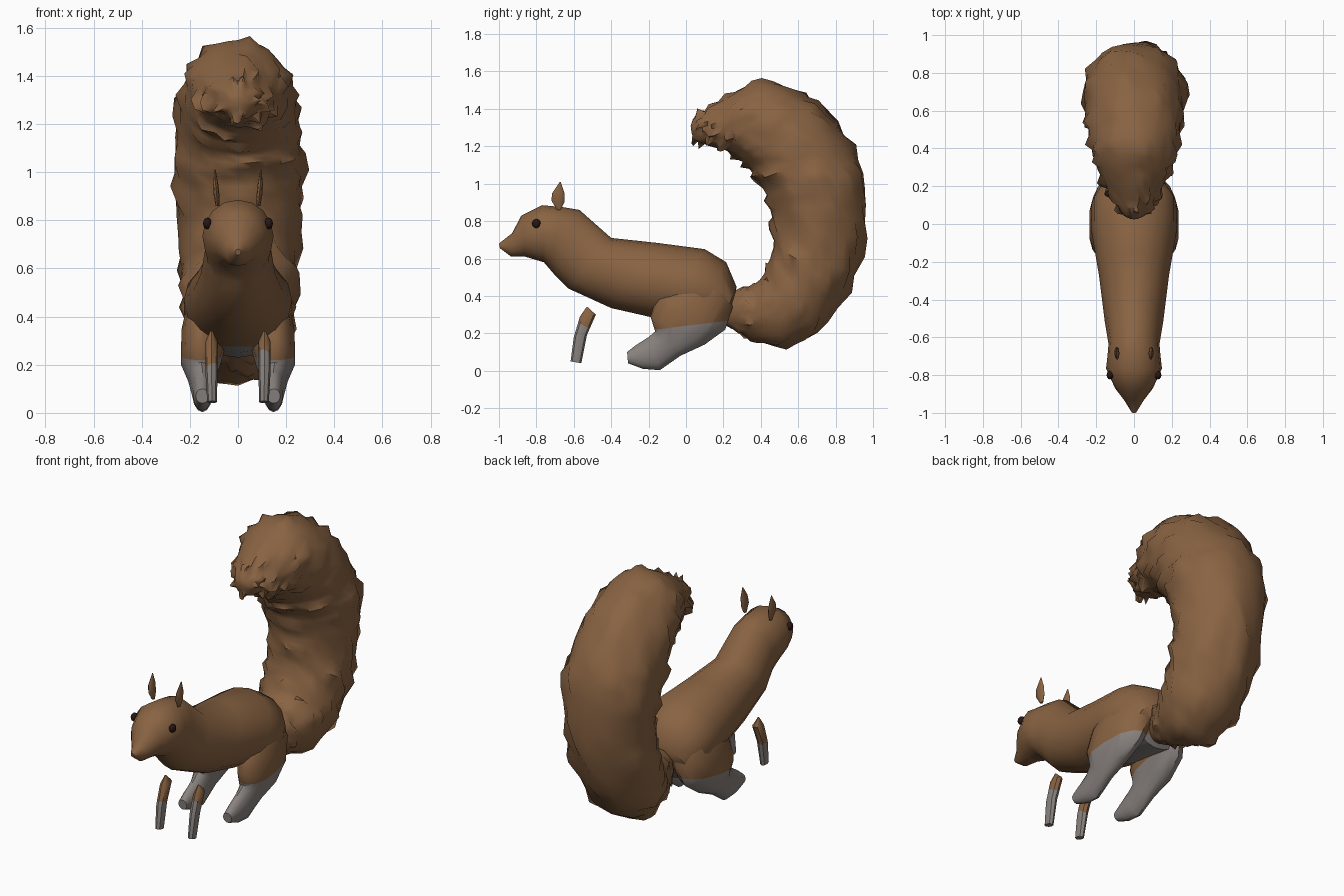
import bpy, bmesh, math, random
from mathutils import Vector

if "Cube" in bpy.data.objects:
    bpy.data.objects.remove(bpy.data.objects["Cube"])

random.seed(4)


def material(name, rgb):
    m = bpy.data.materials.new(name)
    m.diffuse_color = (*rgb, 1)
    m.use_nodes = True
    m.node_tree.nodes["Principled BSDF"].inputs["Base Color"].default_value = m.diffuse_color
    return m


FUR = material("brown fur", (0.25, 0.125, 0.055))
GREY = material("grey fur", (0.25, 0.225, 0.21))
EYE = material("dark eye", (0.02, 0.008, 0.006))


def finish(bm, name, mats, angle=40):
    bmesh.ops.recalc_face_normals(bm, faces=bm.faces)
    me = bpy.data.meshes.new(name)
    bm.to_mesh(me)
    bm.free()
    for m in mats:
        me.materials.append(m)
    ob = bpy.data.objects.new(name, me)
    bpy.context.collection.objects.link(ob)
    bpy.ops.object.select_all(action='DESELECT')
    ob.select_set(True)
    bpy.context.view_layer.objects.active = ob
    bpy.ops.object.shade_smooth_by_angle(angle=math.radians(angle))
    return ob


def loft(sections, sides, sign=1):
    """Oval rings, each given as (x, y1, z1, y2, z2, half width):
    two opposite side-outline points and the width across x."""
    bm = bmesh.new()
    rings = []
    for x, y1, z1, y2, z2, w in sections:
        a, b = Vector((0, y1, z1)), Vector((0, y2, z2))
        c, h = (a + b) / 2, (a - b) / 2
        ring = []
        for i in range(sides):
            t = 2 * math.pi * i / sides
            p = c + h * math.cos(t)
            p.x = sign * (x + w * math.sin(t))
            ring.append(bm.verts.new(p))
        rings.append(ring)
    for r, s in zip(rings, rings[1:]):
        for i in range(sides):
            j = (i + 1) % sides
            bm.faces.new((r[i], r[j], s[j], s[i]))
    bm.faces.new(rings[0])
    bm.faces.new(rings[-1])
    return bm, rings


def two_tone(bm, point, normal):
    """Cut along a plane; faces under it become the second colour."""
    p, n = Vector(point), Vector(normal)
    bmesh.ops.bisect_plane(bm, geom=bm.verts[:] + bm.edges[:] + bm.faces[:],
                           plane_co=p, plane_no=n)
    for f in bm.faces:
        f.material_index = int((f.calc_center_median() - p).dot(n) < 0)


# Head and body in one loft, nose to rump
body = [
    (0, -1.0, .68, -.995, .655, .012),
    (0, -.93, .735, -.935, .61, .052),
    (0, -.88, .83, -.86, .61, .10),
    (0, -.77, .885, -.76, .58, .148),
    (0, -.66, .875, -.73, .545, .14),
    (0, -.57, .86, -.70, .51, .135),
    (0, -.40, .71, -.63, .44, .155),
    (0, -.15, .683, -.40, .335, .185),
    (0, .10, .65, -.18, .285, .225),
    (0, .215, .58, .0, .25, .225),
    (0, .27, .45, .18, .23, .16),
    (0, .26, .38, .22, .28, .06),
]
bm, _ = loft(body, 16)
two_tone(bm, (0, 0, .275), (0, 0, 1))
finish(bm, "body", [FUR, GREY])

hind = [
    (.148, -.315, .10, -.31, .04, .028),
    (.148, -.27, .135, -.23, .01, .038),
    (.148, -.20, .18, -.14, .003, .044),
    (.152, -.165, .21, -.03, .08, .056),
    (.155, -.19, .29, .10, .14, .083),
    (.14, -.15, .42, .21, .22, .098),
    (.11, .0, .55, .25, .34, .10),
    (.08, .1, .59, .21, .48, .06),
]
fore = [
    (.11, -.532, .34, -.526, .34, .005),
    (.11, -.567, .29, -.482, .30, .026),
    (.11, -.60, .18, -.53, .19, .026),
    (.108, -.617, .05, -.56, .04, .02),
]
ear = [
    (.085, -.69, .86, -.67, .86, .008),
    (.089, -.72, .91, -.65, .90, .012),
    (.093, -.715, .95, -.65, .95, .011),
    (.095, -.675, 1.01, -.67, 1.01, .002),
]
for side, sign in (("left", -1), ("right", 1)):
    # Hind leg with haunch
    bm, _ = loft(hind, 14, sign)
    two_tone(bm, (0, 0, .24), (0, -.12, 1))
    finish(bm, "hind_leg_" + side, [FUR, GREY])
    # Short free foreleg
    bm, _ = loft(fore, 8, sign)
    two_tone(bm, (.11, -.54, .245), (.3 * sign, .5, 1))
    finish(bm, "front_leg_" + side, [FUR, GREY])
    # Ear
    bm, _ = loft(ear, 8, sign)
    finish(bm, "ear_" + side, [FUR])
    # Eye
    bm = bmesh.new()
    bmesh.ops.create_uvsphere(bm, u_segments=12, v_segments=8, radius=1)
    for v in bm.verts:
        v.co = Vector((sign * .127 + v.co.x * .018, -.80 + v.co.y * .023,
                       .787 + v.co.z * .024))
    finish(bm, "eye_" + side, [EYE])

# Bushy tail: outer and inner outline points, then half width
tail = [
    (.20, .25, .21, .40, .07),
    (.27, .21, .28, .44, .11),
    (.37, .165, .35, .455, .15),
    (.52, .13, .41, .50, .19),
    (.70, .20, .44, .57, .22),
    (.86, .42, .465, .66, .235),
    (.945, .70, .465, .78, .245),
    (.96, .98, .445, .90, .265),
    (.89, 1.19, .39, 1.01, .26),
    (.75, 1.37, .34, 1.08, .25),
    (.58, 1.50, .28, 1.13, .23),
    (.41, 1.55, .22, 1.17, .20),
    (.26, 1.49, .16, 1.19, .155),
    (.13, 1.41, .10, 1.21, .10),
    (.05, 1.36, .05, 1.23, .06),
    (.025, 1.31, .03, 1.27, .02),
]


def smooth_path(rows, steps):
    """Catmull-Rom through rows of numbers."""
    out = []
    n = len(rows)
    for i in range(n - 1):
        q = [rows[min(max(i + k, 0), n - 1)] for k in (-1, 0, 1, 2)]
        for s in range(steps):
            t = s / steps
            out.append(tuple(
                .5 * (2 * b + (c - a) * t + (2 * a - 5 * b + 4 * c - d) * t * t
                      + (3 * b - a - 3 * c + d) * t ** 3)
                for a, b, c, d in zip(*q)))
    return out + [rows[-1]]


path = [(0, *r) for r in smooth_path(tail, 3)]
bm, rings = loft(path, 28)
# Tufts: pull scattered points outwards and towards the tail tip
centres = [sum((v.co for v in r), Vector()) / len(r) for r in rings]
for k in range(3, len(rings) - 2):
    along = (centres[k + 1] - centres[k - 1]).normalized()
    for v in rings[k]:
        out = (v.co - centres[k]).normalized()
        if random.random() < .16:
            v.co += out * random.uniform(.018, .032) + along * .012
        else:
            v.co += out * random.uniform(-.006, .005)
finish(bm, "tail", [FUR], 50)
